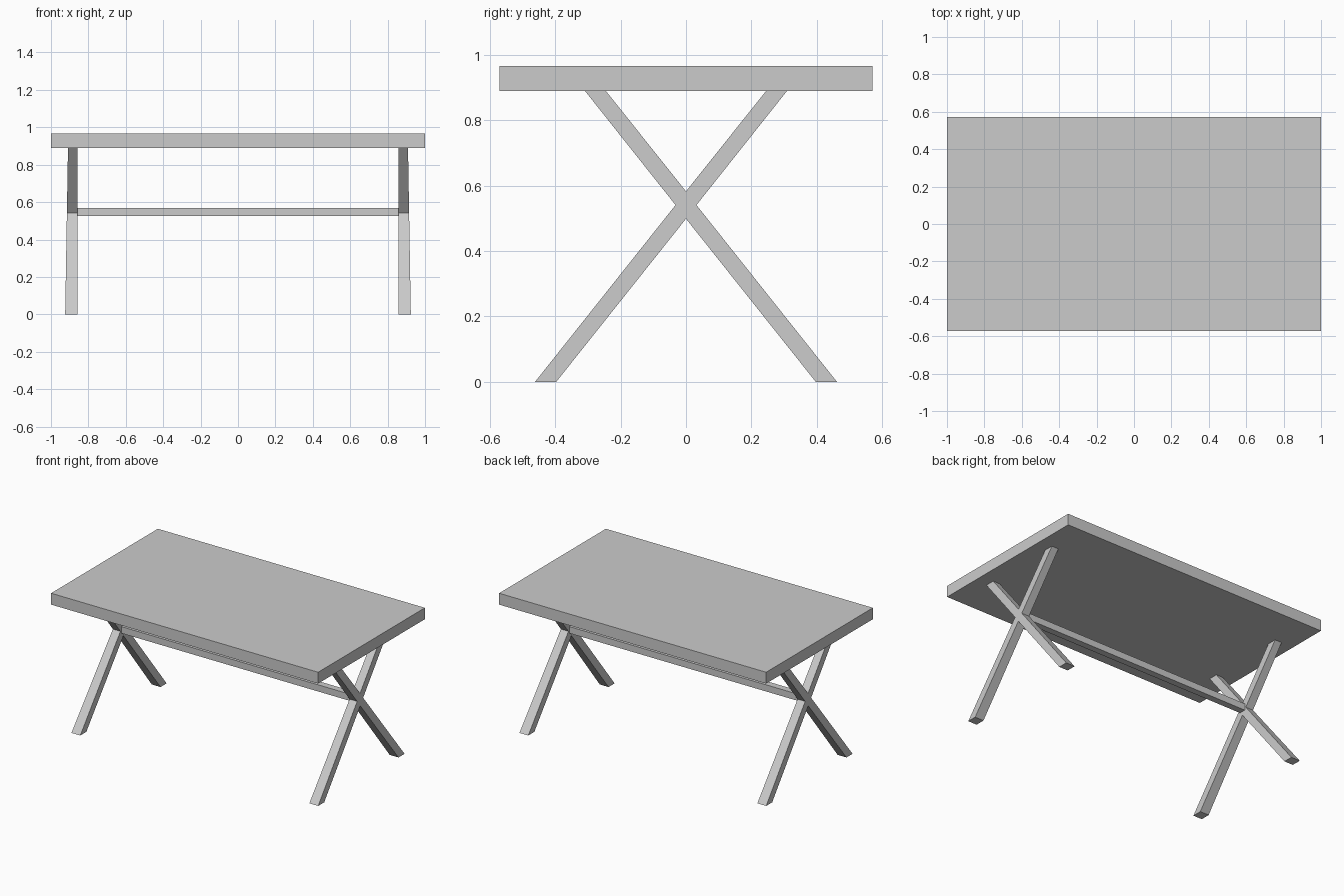
import bpy
import bmesh

cube = bpy.data.objects.get("Cube")
if cube:
    bpy.data.objects.remove(cube, do_unlink=True)

# Single plain grey finish
GREY = (0.6, 0.6, 0.6, 1.0)
grey = bpy.data.materials.new("plain_grey")
grey.use_nodes = True
grey.diffuse_color = GREY
grey.node_tree.nodes["Principled BSDF"].inputs["Base Color"].default_value = GREY

TOP_UNDERSIDE = 0.89


def add_object(name, bm):
    """Turn a bmesh into a flat-shaded grey object."""
    bmesh.ops.recalc_face_normals(bm, faces=bm.faces)
    mesh = bpy.data.meshes.new(name)
    bm.to_mesh(mesh)
    bm.free()
    mesh.materials.append(grey)
    obj = bpy.data.objects.new(name, mesh)
    bpy.context.collection.objects.link(obj)
    return obj


def box(name, size, z_centre):
    bm = bmesh.new()
    bmesh.ops.create_cube(bm, size=1)
    bmesh.ops.scale(bm, vec=size, verts=bm.verts)
    bmesh.ops.translate(bm, vec=(0, 0, z_centre), verts=bm.verts)
    return add_object(name, bm)


def cross_leg(name, side):
    """X-shaped end frame: flat inner face, outer face tapering upwards."""
    # Half outline in (y, z), from the upper notch down to the lower notch
    half = [(0, 0.583), (0.245, TOP_UNDERSIDE), (0.309, TOP_UNDERSIDE),
            (0.032, 0.541), (0.462, 0), (0.397, 0), (0, 0.499)]
    outline = half + [(-y, z) for y, z in reversed(half[1:-1])]

    def outer_x(z):
        return 0.924 - 0.015 * z / TOP_UNDERSIDE

    bm = bmesh.new()
    inner = [bm.verts.new((side * 0.858, y, z)) for y, z in outline]
    outer = [bm.verts.new((side * outer_x(z), y, z)) for y, z in outline]
    bm.faces.new(inner)
    bm.faces.new(outer)
    for i in range(len(outline)):
        j = (i + 1) % len(outline)
        bm.faces.new((inner[i], inner[j], outer[j], outer[i]))
    return add_object(name, bm)


# Table top, long stretcher bar and the two end frames
box("table_top", (2.0, 1.142, 0.077), TOP_UNDERSIDE + 0.0385)
box("stretcher", (1.72, 0.045, 0.045), 0.547)
cross_leg("left_cross_leg", 1)
cross_leg("right_cross_leg", -1)
